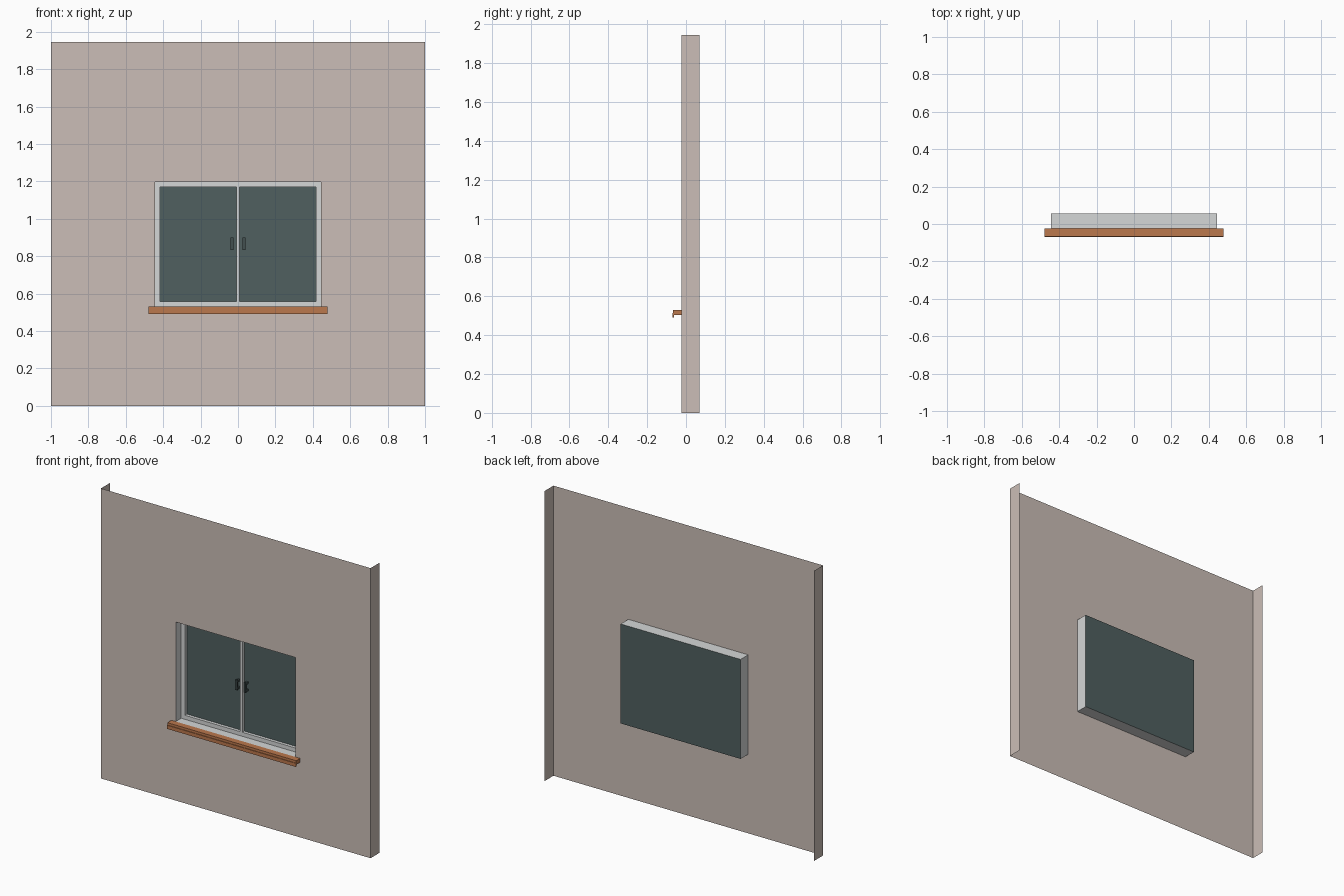
import bpy
import bmesh

cube = bpy.data.objects.get("Cube")
if cube:
    bpy.data.objects.remove(cube, do_unlink=True)


def material(name, rgb):
    mat = bpy.data.materials.new(name)
    mat.use_nodes = True
    linear = [((c / 255 + 0.055) / 1.055) ** 2.4 for c in rgb] + [1.0]
    mat.diffuse_color = linear
    mat.node_tree.nodes["Principled BSDF"].inputs["Base Color"].default_value = linear
    return mat


PLASTER = material("warm_grey_plaster", (203, 190, 183))
WHITE = material("pale_grey_frame", (213, 215, 215))
GLASS = material("dark_teal_glass", (80, 96, 96))
CLAY = material("terracotta", (187, 120, 77))
DARK = material("dark_handle", (66, 80, 80))


def finish(name, bm, mat):
    bmesh.ops.remove_doubles(bm, verts=bm.verts, dist=0.0001)
    mesh = bpy.data.meshes.new(name)
    bm.to_mesh(mesh)
    bm.free()
    mesh.materials.append(mat)
    obj = bpy.data.objects.new(name, mesh)
    bpy.context.collection.objects.link(obj)
    return obj


def quad(bm, *points):
    bm.faces.new([bm.verts.new(p) for p in points])


def add_box(bm, x, y, z):
    made = bmesh.ops.create_cube(bm, size=1)["verts"]
    for v in made:
        v.co = [r[0] if c < 0 else r[1] for c, r in zip(v.co, (x, y, z))]


# Shared dimensions
FRONT, BACK, TOP = -0.024, 0.07, 1.945
HALF, LOW, HIGH = 0.445, 0.53, 1.197
PANE = 0.057
FRAME = 0.034
BORDER = 0.027

# Wall sheet around the opening, with a thin return at each side
bm = bmesh.new()
xs, zs = (-1, -HALF, HALF, 1), (0, LOW, HIGH, TOP)
for i in range(3):
    for k in range(3):
        if (i, k) != (1, 1):
            a, b, c, d = xs[i], xs[i + 1], zs[k], zs[k + 1]
            quad(bm, (a, FRONT, c), (b, FRONT, c), (b, FRONT, d), (a, FRONT, d))
for k in range(3):
    c, d = zs[k], zs[k + 1]
    quad(bm, (1, FRONT, c), (1, BACK, c), (1, BACK, d), (1, FRONT, d))
    quad(bm, (-1, BACK, c), (-1, FRONT, c), (-1, FRONT, d), (-1, BACK, d))
finish("wall", bm, PLASTER)

# Reveal: open tube running from the wall to the pane
bm = bmesh.new()
ring = [(-HALF, LOW), (HALF, LOW), (HALF, HIGH), (-HALF, HIGH)]
for (x0, z0), (x1, z1) in zip(ring, ring[1:] + ring[:1]):
    quad(bm, (x0, FRONT, z0), (x1, FRONT, z1), (x1, PANE, z1), (x0, PANE, z0))
finish("window_reveal", bm, WHITE)

# Frame rails, jambs and centre mullion
bm = bmesh.new()
depth = (FRAME, PANE - 0.002)
inner = HALF - BORDER
add_box(bm, (-HALF, HALF), depth, (LOW, LOW + BORDER))
add_box(bm, (-HALF, HALF), depth, (HIGH - BORDER, HIGH))
for x in ((-HALF, -inner), (-0.009, 0.009), (inner, HALF)):
    add_box(bm, x, depth, (LOW + BORDER, HIGH - BORDER))
finish("window_frame", bm, WHITE)

# Glass sheet closing the back of the reveal
bm = bmesh.new()
quad(bm, *[(x, PANE, z) for x, z in ring])
finish("window_glass", bm, GLASS)

# Paired pull handles beside the mullion
for side, name in ((1, "left_handle"), (-1, "right_handle")):
    bm = bmesh.new()
    x = sorted((side * 0.025, side * 0.039))
    add_box(bm, x, (0.026, 0.036), (0.832, 0.9))
    for z in (0.836, 0.884):
        add_box(bm, x, (0.036, PANE - 0.001), (z, z + 0.012))
    finish(name, bm, DARK)

# Sill: slab with a stepped drip lip, extruded along x
profile = [(FRONT, 0.53), (-0.066, 0.53), (-0.066, 0.514), (-0.07, 0.514),
           (-0.07, 0.49), (-0.063, 0.49), (-0.063, 0.504), (FRONT, 0.504)]
bm = bmesh.new()
face = bm.faces.new([bm.verts.new((-0.478, y, z)) for y, z in profile])
grown = bmesh.ops.extrude_face_region(bm, geom=[face], use_keep_orig=True)["geom"]
for v in grown:
    if isinstance(v, bmesh.types.BMVert):
        v.co.x = 0.478
bmesh.ops.recalc_face_normals(bm, faces=bm.faces)
finish("window_sill", bm, CLAY)
